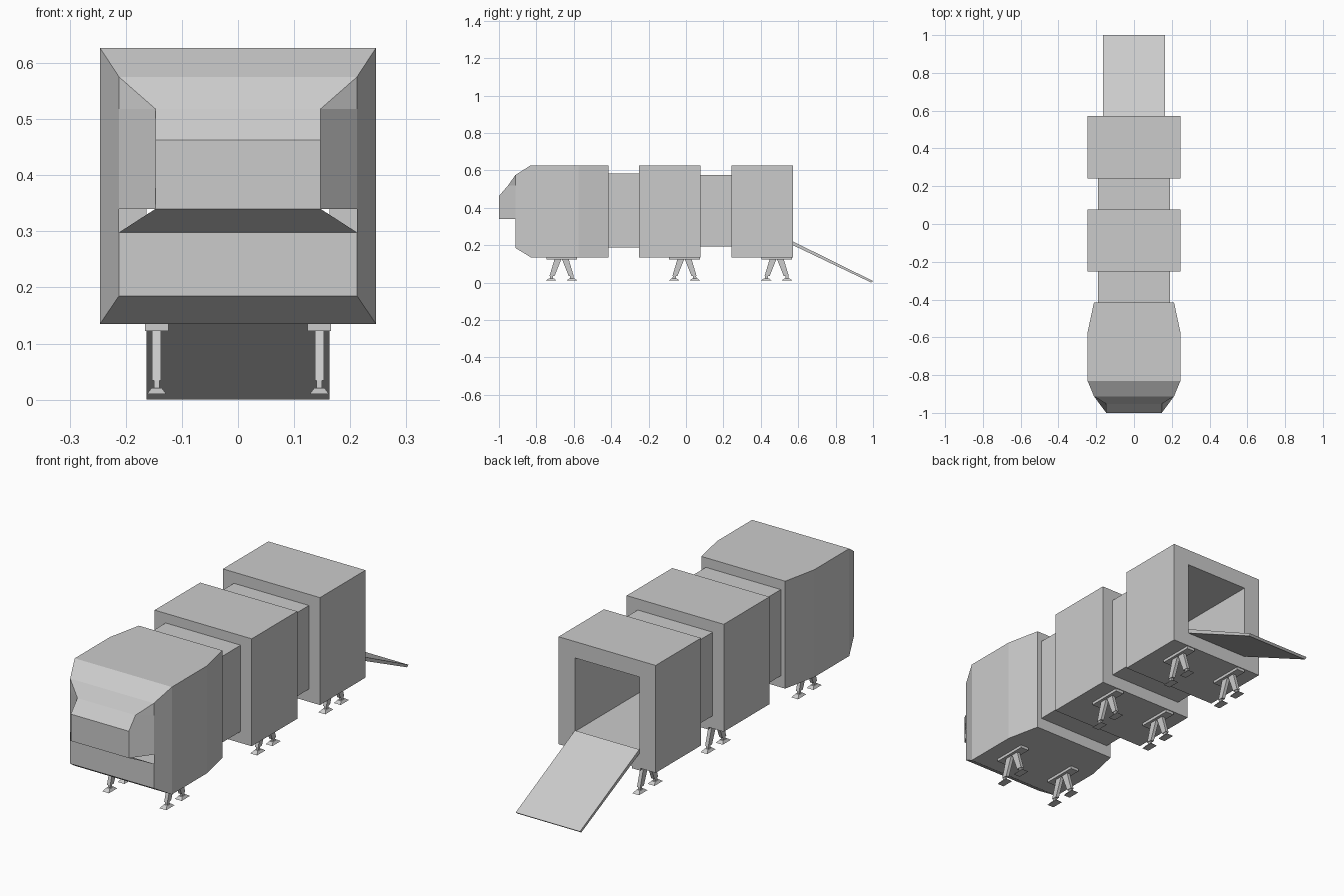
import bpy, bmesh

if "Cube" in bpy.data.objects:
    bpy.data.objects.remove(bpy.data.objects["Cube"])

grey = bpy.data.materials.new("light grey")
grey.diffuse_color = (0.6, 0.6, 0.6, 1)
grey.use_nodes = True
grey.node_tree.nodes["Principled BSDF"].inputs["Base Color"].default_value = grey.diffuse_color


def make(name, verts, faces, recalc=True):
    me = bpy.data.meshes.new(name)
    me.from_pydata(verts, [], faces)
    if recalc:
        bm = bmesh.new()
        bm.from_mesh(me)
        bmesh.ops.recalc_face_normals(bm, faces=bm.faces)
        bm.to_mesh(me)
        bm.free()
    me.materials.append(grey)
    ob = bpy.data.objects.new(name, me)
    bpy.context.collection.objects.link(ob)
    return ob


def loft(name, rings, closed):
    """Skin rectangular rings given as (y, half width, bottom z, top z)."""
    verts, faces = [], []
    for y, w, z0, z1 in rings:
        verts += [(-w, y, z0), (w, y, z0), (w, y, z1), (-w, y, z1)]
    n = len(rings)
    for r in range(n if closed else n - 1):
        a, b = r * 4, (r + 1) % n * 4
        for k in range(4):
            m = (k + 1) % 4
            faces.append((a + k, a + m, b + m, b + k))
    return make(name, verts, faces)


def frustum(name, bottom, top):
    """Block from two rectangles given as (x0, x1, y0, y1, z)."""
    verts = []
    for x0, x1, y0, y1, z in (bottom, top):
        verts += [(x0, y0, z), (x1, y0, z), (x1, y1, z), (x0, y1, z)]
    faces = [(3, 2, 1, 0), (4, 5, 6, 7)]
    faces += [(k, (k + 1) % 4, 4 + (k + 1) % 4, 4 + k) for k in range(4)]
    return make(name, verts, faces)


# Hollow cargo modules and the narrower passages between them
TUNNEL = (0.163, 0.215, 0.552)


def section(name, y0, y1, w, z0, z1):
    loft(name, [(y0, *TUNNEL), (y0, w, z0, z1), (y1, w, z0, z1), (y1, *TUNNEL)], True)


section("rear_module", 0.242, 0.571, 0.246, 0.135, 0.627)
section("middle_module", -0.252, 0.078, 0.246, 0.135, 0.627)
section("rear_connector", 0.078, 0.242, 0.19, 0.193, 0.576)
section("front_connector", -0.415, -0.252, 0.19, 0.188, 0.583)

# Cockpit shell, tapered at both ends
loft("cockpit_shell", [(-0.415, *TUNNEL), (-0.415, 0.212, 0.135, 0.627),
                       (-0.575, 0.246, 0.135, 0.627), (-0.83, 0.246, 0.135, 0.627),
                       (-0.912, 0.212, 0.185, 0.575)], False)

# Cockpit nose: right half points, then mirrored ones
half = [(0.212, -0.912, 0.185), (0.212, -0.912, 0.298), (0.147, -1.0, 0.34),
        (0.147, -1.0, 0.463), (0.147, -0.952, 0.518), (0.212, -0.912, 0.575),
        (0.212, -0.912, 0.34), (0.212, -0.912, 0.518)]
n = len(half)
faces = [(k + n, k, k + 1, k + 1 + n) for k in range(5)]      # centre strips
side = [(2, 6, 7, 4, 3), (4, 7, 5)]                           # cheeks
faces += side + [tuple(i + n for i in reversed(f)) for f in side]
make("cockpit_nose", half + [(-x, y, z) for x, y, z in half], faces, False)

# Loading ramp
profile = [(0.571, 0.2), (0.99, 0.0), (1.0, 0.008), (0.571, 0.22)]
make("loading_ramp", [(x, y, z) for x in (-0.163, 0.163) for y, z in profile],
     [(3, 2, 1, 0), (4, 5, 6, 7)] + [(k, (k + 1) % 4, 4 + (k + 1) % 4, 4 + k) for k in range(4)])

# Landing legs: a mounting plate with two splayed struts and feet
for label, cy in (("front", -0.665), ("middle", -0.008), ("rear", 0.485)):
    for tag, cx in (("left", -0.145), ("right", 0.145)):
        nm = f"{label}_{tag}_"
        frustum(nm + "leg_plate", (cx - .021, cx + .021, cy - .082, cy + .082, .122),
                (cx - .021, cx + .021, cy - .082, cy + .082, .136))
        for s in (-1, 1):
            def block(part, w0, a0, b0, z0, w1, a1, b1, z1):
                y0, y1 = sorted((cy + s * a0, cy + s * b0))
                y2, y3 = sorted((cy + s * a1, cy + s * b1))
                frustum(nm + part, (cx - w0, cx + w0, y0, y1, z0), (cx - w1, cx + w1, y2, y3, z1))
            block("strut", .008, .038, .065, .034, .008, .002, .038, .124)
            block("ankle", .005, .046, .064, .018, .005, .046, .062, .036)
            block("foot", .017, .026, .086, .010, .009, .04, .07, .021)
